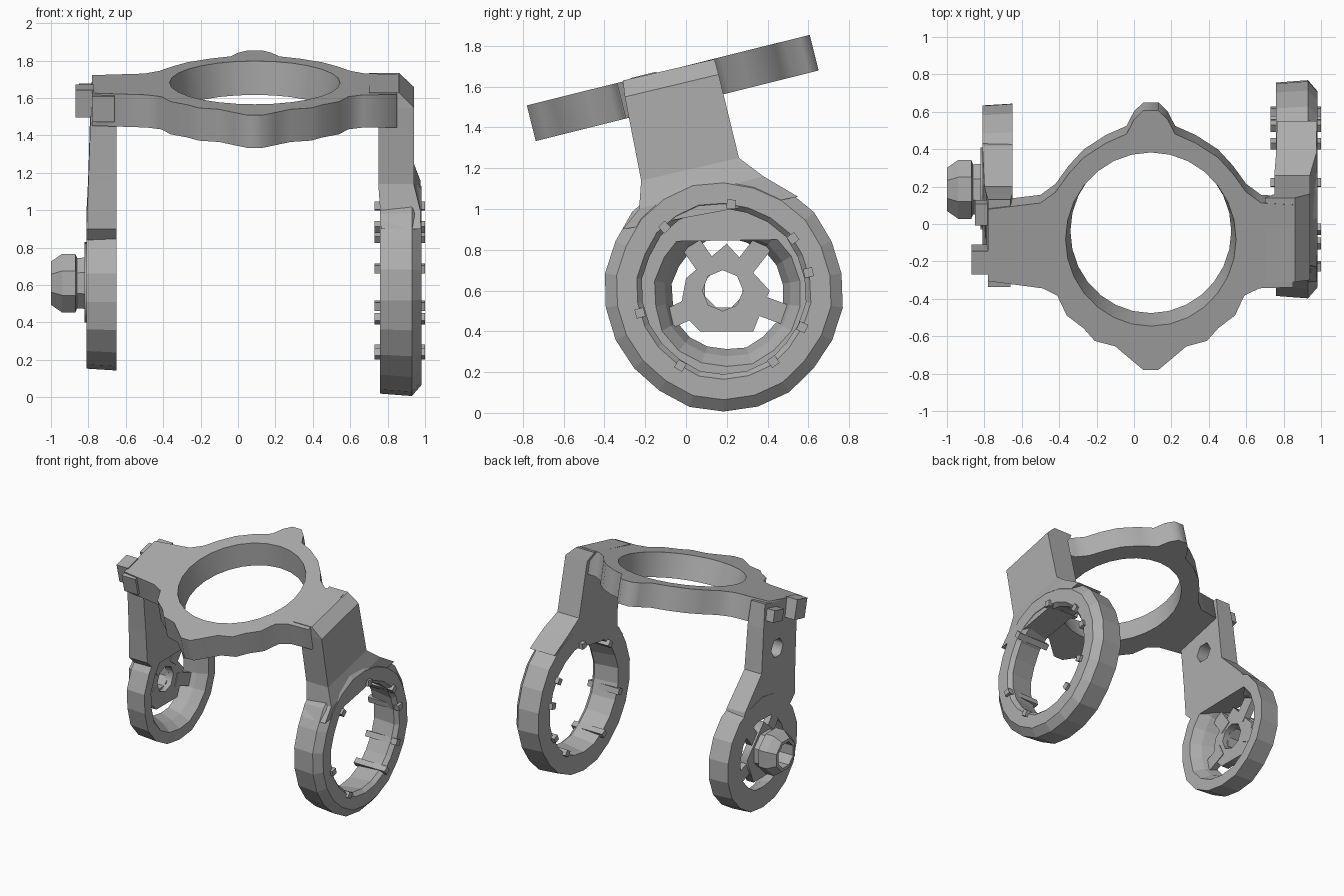
import bpy, bmesh, random
from math import sin, cos, radians, tau
from mathutils import Matrix

random.seed(4)
if "Cube" in bpy.data.objects:
    bpy.data.objects.remove(bpy.data.objects["Cube"])

grey = bpy.data.materials.new("plain grey")
grey.use_nodes = True
grey.diffuse_color = (0.42, 0.42, 0.42, 1)
grey.node_tree.nodes["Principled BSDF"].inputs["Base Color"].default_value = (0.42, 0.42, 0.42, 1)

# Local x, y, z become world y, z, x for parts that face sideways
SIDEWAYS = Matrix(((0, 0, 1, 0), (1, 0, 0, 0), (0, 1, 0, 0), (0, 0, 0, 1)))


def finish(name, bm):
    bmesh.ops.recalc_face_normals(bm, faces=bm.faces)
    mesh = bpy.data.meshes.new(name)
    bm.to_mesh(mesh)
    bm.free()
    mesh.materials.append(grey)
    ob = bpy.data.objects.new(name, mesh)
    bpy.context.collection.objects.link(ob)
    return ob


def polygon(n, radius, phase=0.0, stretch=1.0):
    angles = [tau * i / n + phase for i in range(n)]
    return [(radius * cos(a), stretch * radius * sin(a)) for a in angles]


def plate(name, outlines, half, matrix):
    """Extruded flat outline; further outlines become holes."""
    curve = bpy.data.curves.new(name, 'CURVE')
    curve.dimensions = '2D'
    curve.fill_mode = 'BOTH'
    curve.extrude = half
    for points in outlines:
        spline = curve.splines.new('POLY')
        spline.points.add(len(points) - 1)
        for p, (u, v) in zip(spline.points, points):
            p.co = (u, v, 0, 1)
        spline.use_cyclic_u = True
    curve.materials.append(grey)
    ob = bpy.data.objects.new(name, curve)
    bpy.context.collection.objects.link(ob)
    ob.matrix_world = matrix
    bpy.ops.object.select_all(action='DESELECT')
    ob.select_set(True)
    bpy.context.view_layer.objects.active = ob
    bpy.ops.object.convert(target='MESH')
    return bpy.context.view_layer.objects.active


def turned(name, cy, cz, profile, n, jitter=0.0):
    """Closed profile of (x, radius) turned about a sideways axis."""
    bm = bmesh.new()
    rows = []
    for i in range(n):
        a = tau * (i + 0.5) / n
        j = random.uniform(-jitter, jitter)
        rows.append([bm.verts.new((x, cy + (r + j) * cos(a), cz + (r + j) * sin(a))) for x, r in profile])
    count = len(profile)
    for i in range(n):
        a, b = rows[i], rows[(i + 1) % n]
        for k in range(count):
            m = (k + 1) % count
            bm.faces.new((a[k], a[m], b[m], b[k]))
    return finish(name, bm)


def loft(name, rows):
    """Leg from rows of (x0, x1, front (y, z), back (y, z))."""
    bm = bmesh.new()
    rings = [[bm.verts.new(c) for c in ((x0, *f), (x1, *f), (x1, *b), (x0, *b))] for x0, x1, f, b in rows]
    bm.faces.new(rings[0])
    bm.faces.new(rings[-1])
    for a, b in zip(rings, rings[1:]):
        for k in range(4):
            m = (k + 1) % 4
            bm.faces.new((a[k], a[m], b[m], b[k]))
    return finish(name, bm)


def block(name, centre, size, turn=0.0):
    bm = bmesh.new()
    m = Matrix.Translation(centre) @ Matrix.Rotation(turn, 4, 'X') @ Matrix.Diagonal((*size, 1))
    bmesh.ops.create_cube(bm, size=1, matrix=m)
    return finish(name, bm)


# Tilted top frame with a round opening and a shoulder at each side
right_half = [(.04, .71), (.09, .66), (.13, .58), (.24, .53), (.36, .45), (.44, .36),
              (.51, .26), (.59, .2), (.76, .19), (.76, -.265), (.58, -.27), (.5, -.31),
              (.45, -.42), (.36, -.49), (.3, -.56), (.19, -.59), (.11, -.66), (.04, -.72)]
left_half = [(-u, v) if u < .7 else (-.87, .87 * v) for u, v in reversed(right_half)]
TILT = Matrix.Translation((.09, -.06, 1.595)) @ Matrix.Rotation(radians(14), 4, 'X')
frame = plate("top_frame", [right_half + left_half, polygon(28, .43, 0, 1.05)], .09, TILT)

# Flare the opening towards the top
for v in frame.data.vertices:
    if v.co.z > 0 and v.co.xy.length < .46:
        v.co.x *= 1.06
        v.co.y *= 1.06

# Left leg and its large ring
loft("left_leg", [(.70, .86, (-.31, 1.63), (.14, 1.735)),
                  (.75, .94, (-.30, 1.55), (.16, 1.66)),
                  (.75, .94, (-.22, 1.14), (.26, 1.25)),
                  (.76, .975, (-.23, 1.0), (.38, 1.16)),
                  (.765, .978, (-.31, .9), (.55, 1.06))])
turned("large_ring", .185, .6, [(.76, .575), (.93, .588), (.98, .53), (.98, .43), (.95, .405), (.76, .43)],
       22, .008)
for i, a in enumerate((12, 37, 85, 133, 195, 240, 305, 335)):
    t = radians(a)
    block("ring_tab_%d" % (i + 1), (.865, .185 + .425 * cos(t), .6 + .425 * sin(t)), (.27, .045, .045), t)

# Right leg with a six-sided hole
leg = loft("right_leg", [(-.78, -.66, (-.26, 1.63), (.13, 1.72)),
                         (-.79, -.65, (-.25, 1.45), (.16, 1.54)),
                         (-.80, -.65, (-.22, 1.15), (.2, 1.2)),
                         (-.81, -.65, (-.20, .9), (.42, .98)),
                         (-.81, -.65, (-.14, .84), (.46, .85))])
cutter = plate("hole_cutter", [polygon(6, .075)], .3,
               Matrix.Translation((-.72, 0, 1.33)) @ SIDEWAYS)
cutter.hide_render = True
cut = leg.modifiers.new("hole", 'BOOLEAN')
cut.operation = 'DIFFERENCE'
cut.solver = 'EXACT'
cut.object = cutter
weld = cutter.modifiers.new("weld", 'WELD')
bpy.ops.object.modifier_apply(modifier=weld.name)
bpy.context.view_layer.objects.active = leg
bpy.ops.object.modifier_apply(modifier=cut.name)
bpy.data.objects.remove(cutter)

# Small ring, hub plate, spokes and hollow outer knob
turned("small_ring", .2, .585, [(-.81, .435), (-.65, .445), (-.65, .36), (-.72, .31), (-.81, .275)], 18, .008)
hub_outline = [(.02, .23), (.23, 0), (.15, -.2), (-.11, -.2), (-.21, -.1), (-.18, .06)]
plate("hub_plate", [hub_outline, polygon(8, .1)], .03,
      Matrix.Translation((-.79, .18, .6)) @ SIDEWAYS)
for i, a in enumerate((-20, 52, 125, 205)):
    t = radians(a)
    block("spoke_%d" % (i + 1), (-.78, .19 + .22 * cos(t), .59 + .22 * sin(t)), (.05, .18, .1), t)
turned("knob", .185, .61, [(-.80, .15), (-.86, .145), (-.87, .17), (-.94, .17), (-1.0, .125),
                           (-1.0, .1), (-.80, .1)], 8)

# Bolts and catch on the right shoulder
for name, centre, size in (("front_bolt", (-.82, -.19, 1.585), (.1, .13, .15)),
                           ("back_bolt", (-.81, .06, 1.62), (.08, .12, .09)),
                           ("shoulder_catch", (-.72, -.28, 1.55), (.12, .08, .14))):
    block(name, centre, size, radians(14))
